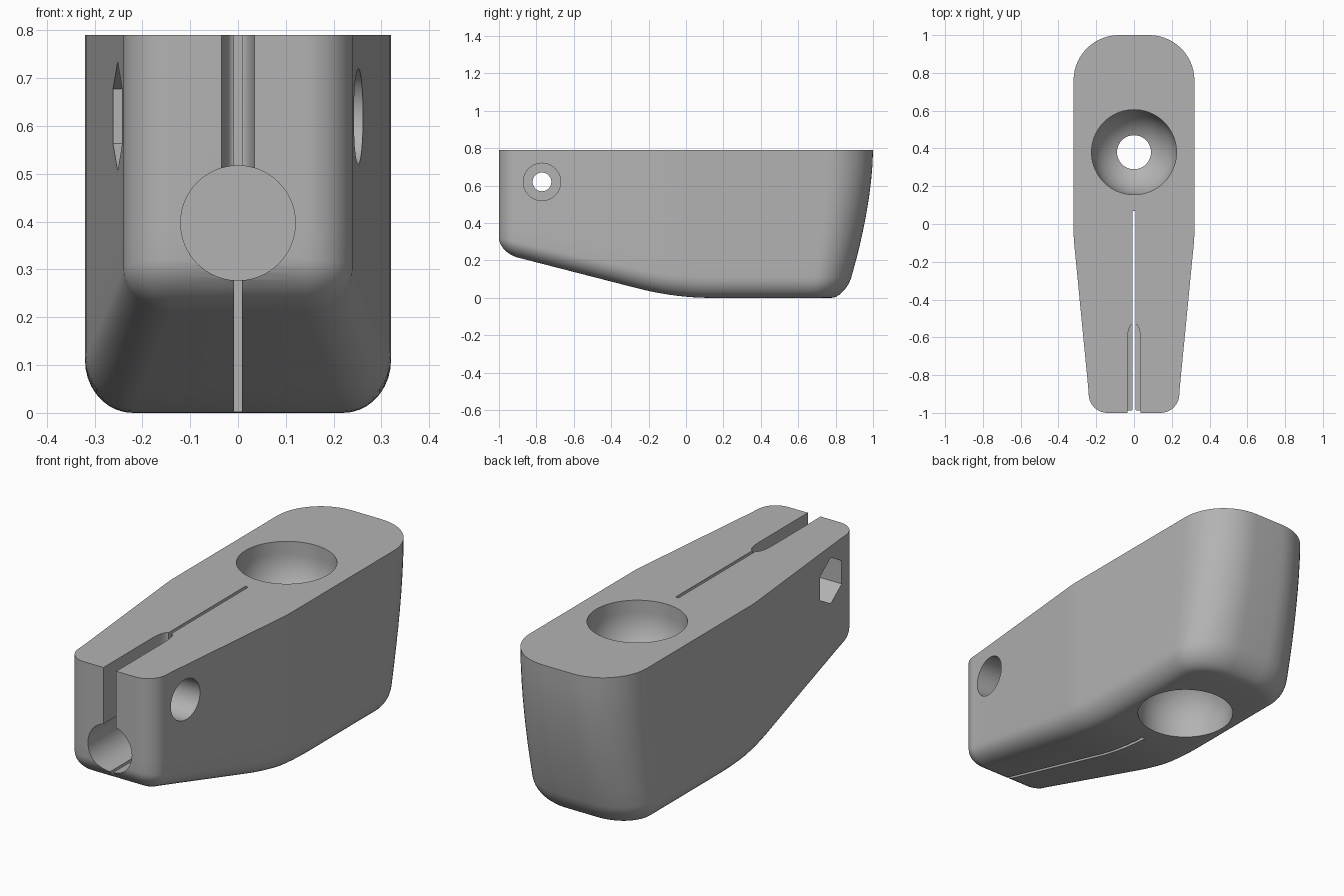
import bpy, bmesh
from math import sin, cos, pi, sqrt, asin

old = bpy.data.objects.get("Cube")
if old:
    bpy.data.objects.remove(old, do_unlink=True)

TOP = 0.79
FILLET = 0.1

grey = bpy.data.materials.new("plain grey")
grey.use_nodes = True
colour = (0.45, 0.45, 0.45, 1)
grey.diffuse_color = colour
grey.node_tree.nodes["Principled BSDF"].inputs["Base Color"].default_value = colour


def loft(name, rings):
    """Skin a stack of equal rings and close both ends with strips."""
    bm = bmesh.new()
    rows = [[bm.verts.new(p) for p in ring] for ring in rings]
    n = len(rows[0])
    for a, b in zip(rows, rows[1:]):
        for i in range(n):
            j = (i + 1) % n
            bm.faces.new((a[i], a[j], b[j], b[i]))
    for row in (rows[0], rows[-1]):
        for i in range(n // 2 - 1):
            bm.faces.new((row[i], row[i + 1], row[n - 2 - i], row[n - 1 - i]))
    bmesh.ops.recalc_face_normals(bm, faces=bm.faces)
    mesh = bpy.data.meshes.new(name)
    bm.to_mesh(mesh)
    bm.free()
    mesh.materials.append(grey)
    obj = bpy.data.objects.new(name, mesh)
    bpy.context.collection.objects.link(obj)
    return obj


def circle(r, n):
    return [(r * cos(2 * pi * i / n + pi / 2), r * sin(2 * pi * i / n + pi / 2)) for i in range(n)]


def bore(name, place, r, start, end, n=64):
    """Straight hole; place maps (u, v, along) to x, y, z."""
    return loft(name, [[place(u, v, t) for u, v in circle(r, n)] for t in (start, end)])


def slot(name, half, low):
    """Vertical slot from a half outline running front to back."""
    outline = half + [(-x, y) for x, y in reversed(half)]
    return loft(name, [[(x, y, z) for x, y in outline] for z in (low, TOP + 0.1)])


# Body: rounded plan outline, sloped underside, bowed back
def underside(y):
    slope, bend, blend = 0.257, -0.06, 0.2
    if y > bend + blend:
        return 0.0
    if y < bend - blend:
        return slope * (bend - y)
    return slope * (y - bend - blend) ** 2 / (4 * blend)


def half_outline(d):
    steps = 14
    quarter = [pi / 2 * i / steps for i in range(steps + 1)]
    back, front = 0.24 - d, max(0.1 - d, 0.004)
    pts = [(0.08 + back * sin(a), 0.76 + back * cos(a)) for a in quarter]
    for i in range(36):
        y = 0.7 - 1.55 * i / 35
        pts.append((0.32 - d - max(0, -0.07 - y) * 0.0975, y))
    pts += [(0.14 + front * cos(a), -0.9 - front * sin(a)) for a in quarter]
    return pts


def body_ring(inset, height):
    half = []
    for x, y in half_outline(inset):
        z = height(y)
        bow = 0.15 * ((TOP - z) / TOP) ** 1.7
        half.append((x, y - bow * max(0, (y - 0.4) / 0.6), z))
    return half + [(-x, y, z) for x, y, z in reversed(half)]


def fillet_height(y):
    return 0.11 + 0.03 * min(0, y)


rings = []
for i in range(9):
    t = i / 8
    rings.append(body_ring(0, lambda y: TOP + t * (underside(y) + fillet_height(y) - TOP)))
for i in range(1, 10):
    a = pi / 2 * i / 9
    rings.append(body_ring(FILLET * (1 - cos(a)),
                           lambda y: underside(y) + fillet_height(y) * (1 - sin(a))))
body = loft("clamp_body", rings)

# Two round-ended sockets joined by a narrow shaft
R, SHAFT, DEPTH = 0.225, 0.09, 0.06
last = pi / 2 - asin(SHAFT / R)
upper = [(R, TOP + 0.1)]
upper += [(R * cos(last * i / 14), TOP - DEPTH - R * sin(last * i / 14)) for i in range(15)]
profile = upper + [(r, TOP - z) for r, z in reversed(upper)]
cutters = [loft("socket_cutter", [[(u, 0.38 + v, z) for u, v in circle(r, 72)] for r, z in profile])]

# Front bore, clamping slots, bolt hole with round and hexagonal recesses
cutters.append(bore("front_bore_cutter", lambda u, v, t: (u, t, 0.397 + v), 0.12, -1.2, 0.1))
arc = [(0.008 + 0.027 * cos(a), -0.62 + 0.09 * sin(a)) for a in [pi / 2 * i / 8 for i in range(9)]]
cutters.append(slot("wide_slot_cutter", [(0.035, -1.2)] + arc, 0.4))
cutters.append(slot("thin_slot_cutter", [(0.008, -1.3), (0.008, 0.07)], -0.1))


def across(u, v, t):
    return (t, -0.77 + u, 0.62 + v)


cutters.append(bore("bolt_cutter", across, 0.05, -0.4, 0.4, 40))
cutters.append(bore("bolt_head_cutter", across, 0.1, 0.12, 0.45))
cutters.append(bore("nut_cutter", across, 0.114, -0.45, -0.12, 6))

# Cut the body and remove the cutters
bpy.context.view_layer.objects.active = body
for cutter in cutters:
    cutter.hide_render = True
    mod = body.modifiers.new(cutter.name, "BOOLEAN")
    mod.operation = "DIFFERENCE"
    mod.solver = "EXACT"
    mod.object = cutter
    bpy.ops.object.modifier_apply(modifier=mod.name)
    bpy.data.objects.remove(cutter, do_unlink=True)

bpy.ops.object.select_all(action="DESELECT")
body.select_set(True)
bpy.ops.object.shade_smooth_by_angle(angle=pi / 6)
